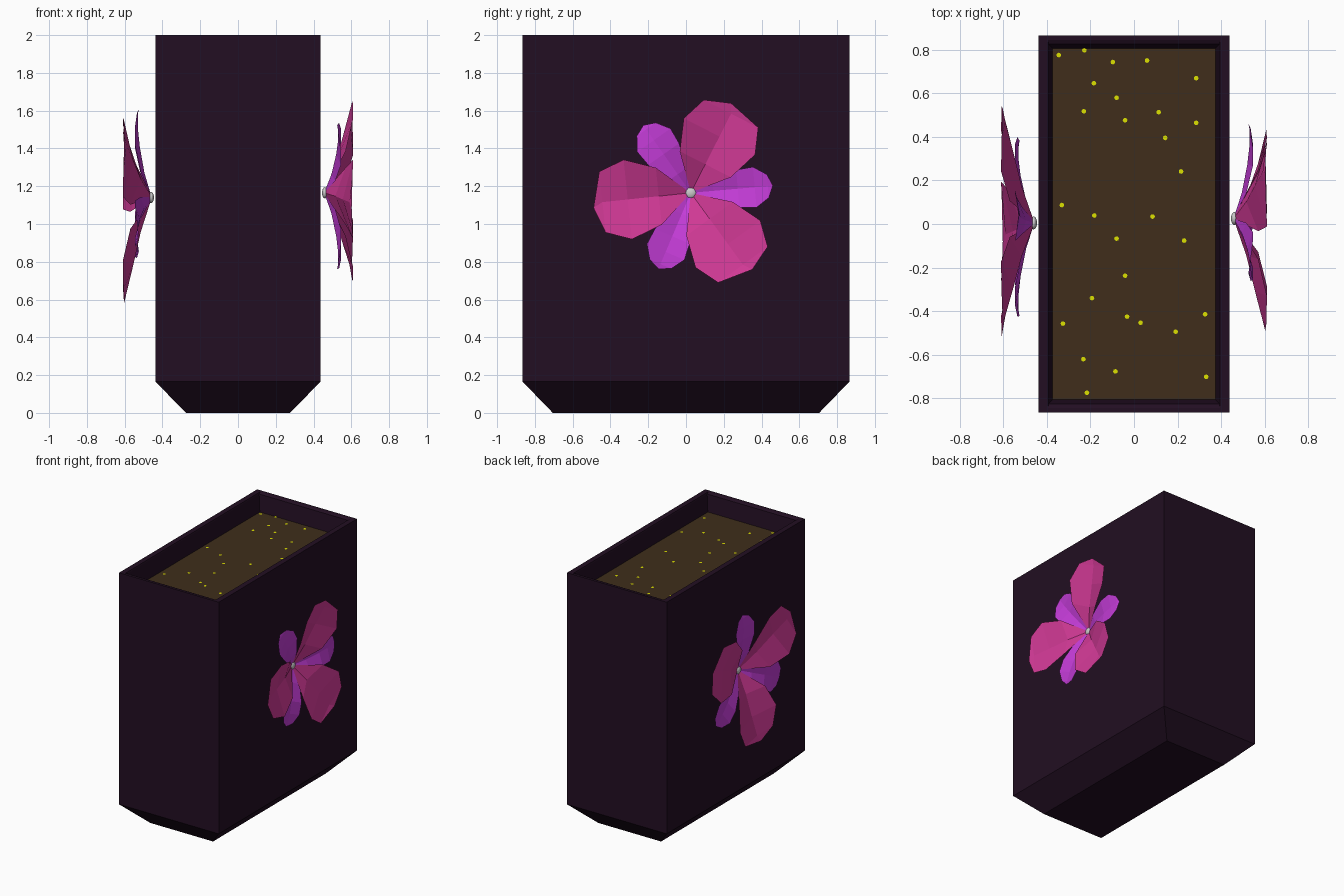
import bpy, bmesh, math
from mathutils import Matrix, Vector

if "Cube" in bpy.data.objects:
    bpy.data.objects.remove(bpy.data.objects["Cube"])


def material(name, rgb):
    m = bpy.data.materials.new(name)
    m.diffuse_color = (*rgb, 1)
    m.use_nodes = True
    m.node_tree.nodes["Principled BSDF"].inputs["Base Color"].default_value = m.diffuse_color
    return m


CASE = material("dark_purple", (0.016, 0.0045, 0.016))
SOIL = material("brown", (0.05, 0.027, 0.011))
SEED = material("yellow", (0.72, 0.75, 0.0))
PINK = material("pink", (0.65, 0.042, 0.31))
VIOLET = material("violet", (0.55, 0.045, 0.68))
WHITE = material("pale", (0.75, 0.75, 0.75))


def make(name, bm, mat, matrix=Matrix()):
    me = bpy.data.meshes.new(name)
    bm.to_mesh(me)
    bm.free()
    me.materials.append(mat)
    ob = bpy.data.objects.new(name, me)
    ob.matrix_world = matrix
    bpy.context.collection.objects.link(ob)
    return ob


def rect(bm, hx, hy, z):
    return [bm.verts.new((sx * hx, sy * hy, z))
            for sx, sy in ((-1, -1), (1, -1), (1, 1), (-1, 1))]


# planter box: chamfered foot, tall walls, rim and inner lip
bm = bmesh.new()
rings = [rect(bm, *r) for r in ((0.275, 0.705, 0), (0.437, 0.865, 0.165), (0.437, 0.865, 2),
                                (0.395, 0.845, 2), (0.392, 0.825, 1.99), (0.373, 0.806, 1.86))]
bm.faces.new(rings[0][::-1])
for a, b in zip(rings, rings[1:]):
    for i in range(4):
        j = (i + 1) % 4
        bm.faces.new((a[i], a[j], b[j], b[i]))
make("planter_box", bm, CASE)

# soil surface
bm = bmesh.new()
bm.faces.new(rect(bm, 0.373, 0.806, 1.86))
make("soil", bm, SOIL)

# seeds scattered on the soil
spots = [(-.345, .775), (-.228, .797), (-.097, .743), (.06, .75), (-.184, .646), (.285, .669),
         (-.08, .579), (-.23, .517), (-.041, .476), (.113, .513), (.285, .464), (.143, .395),
         (.216, .241), (-.331, .087), (-.182, .039), (.085, .034), (-.08, -.067), (.23, -.076),
         (-.041, -.237), (-.193, -.34), (-.326, -.457), (-.032, -.425), (.03, -.453),
         (.191, -.494), (.326, -.414), (-.232, -.62), (-.085, -.676), (.331, -.701), (-.216, -.774)]
bm = bmesh.new()
for x, y in spots:
    bmesh.ops.create_circle(bm, cap_ends=True, segments=8, radius=0.011,
                            matrix=Matrix.Translation((x, y, 1.864)))
make("seeds", bm, SEED)

# petal rows: distance, half width, mid height, edge height; a creased cup ending in a tip
BIG = [(0.01, 0.008, 0, 0), (0.17, 0.152, 0.055, 0.11), (0.335, 0.212, 0.095, 0.15),
       (0.47, 0.162, 0.13, 0.147)]
SMALL = [(0.01, 0.006, 0, 0), (0.12, 0.06, 0.035, 0.055), (0.25, 0.1, 0.06, 0.085),
         (0.34, 0.108, 0.07, 0.085), (0.41, 0.062, 0.07, 0.075)]


def petal(name, rows, tip, mat, matrix):
    bm = bmesh.new()
    grid = [[bm.verts.new((u, -w, he)), bm.verts.new((u, 0, hm)), bm.verts.new((u, w, he))]
            for u, w, hm, he in rows]
    for a, b in zip(grid, grid[1:]):
        for i in (0, 1):
            bm.faces.new((a[i], b[i], b[i + 1], a[i + 1]))
    end = bm.verts.new(tip)
    for i in (0, 1):
        bm.faces.new((grid[-1][i], end, grid[-1][i + 1]))
    make(name, bm, mat, matrix)


def flower(side, centre, turn, size):
    # local x = right and y = up when seen from outside, local z = outward
    s = 1 if side == "right" else -1
    frame = Matrix(((0, 0, s), (s, 0, 0), (0, 1, 0))).to_4x4()
    base = Matrix.Translation(Vector(centre)) @ frame
    for k, ang in enumerate((63, 186, 306)):
        m = base @ Matrix.Rotation(math.radians(ang + turn), 4, 'Z') @ Matrix.Diagonal((size, size, 1, 1))
        petal(f"{side}_large_petal_{k + 1}", BIG, (0.52, 0.025, 0.142), PINK, m)
    for k, ang in enumerate((5, 125, 247)):
        m = base @ Matrix.Rotation(math.radians(ang + turn), 4, 'Z') @ Matrix.Diagonal((size, size, 1, 1))
        petal(f"{side}_small_petal_{k + 1}", SMALL, (0.437, 0, 0.065), VIOLET, m)
    # flower heart
    bm = bmesh.new()
    bmesh.ops.create_uvsphere(bm, u_segments=12, v_segments=8, radius=0.03)
    ob = make(f"{side}_flower_heart", bm, WHITE, base @ Matrix.Diagonal((1, 1, 0.5, 1)))
    for p in ob.data.polygons:
        p.use_smooth = True


flower("right", (0.46, 0.025, 1.165), 0, 1.0)
flower("left", (-0.46, 0.005, 1.14), -30, 1.08)
